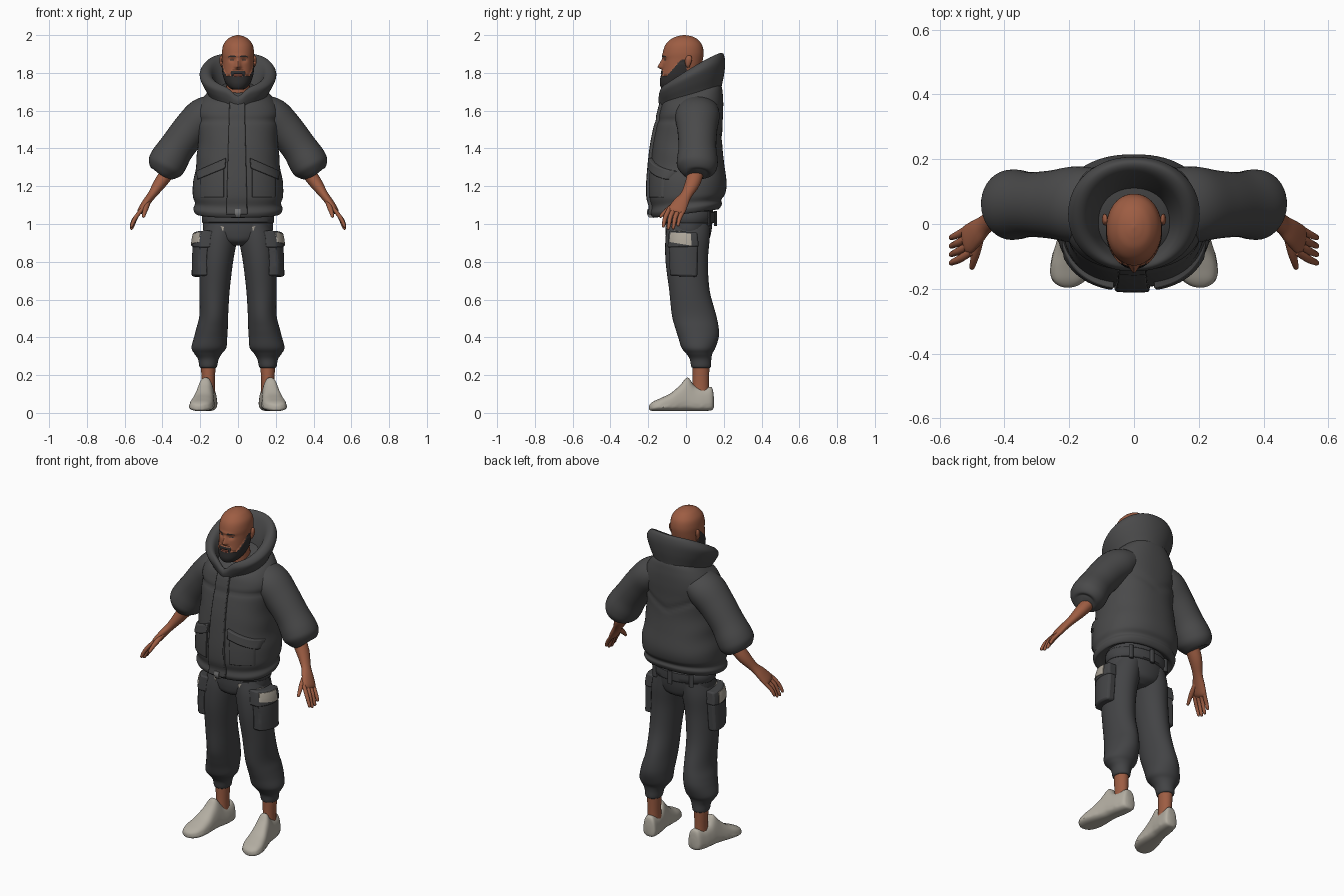
import bpy, bmesh, math
from mathutils import Vector
from mathutils.bvhtree import BVHTree

if "Cube" in bpy.data.objects:
    bpy.data.objects.remove(bpy.data.objects["Cube"])


def colour(name, r, g, b):
    m = bpy.data.materials.new(name)
    m.diffuse_color = (r, g, b, 1)
    m.use_nodes = True
    m.node_tree.nodes["Principled BSDF"].inputs["Base Color"].default_value = m.diffuse_color
    return m


JACKET = colour("charcoal jacket", .068, .068, .069)
PANTS = colour("dark grey trousers", .056, .057, .060)
SKIN = colour("brown skin", .34, .11, .056)
HAIR = colour("dark beard", .03, .028, .028)
LIPS = colour("lip brown", .22, .065, .04)
SHOE = colour("off white shoe", .45, .42, .36)
PATCH = colour("pale patch", .42, .38, .32)
METAL = colour("grey metal", .18, .18, .18)


def spline(rows, k):
    """Smooth interpolation through rows of numbers, k steps per span."""
    out = []
    for i in range(len(rows) - 1):
        p0, p1, p2 = rows[max(i - 1, 0)], rows[i], rows[i + 1]
        p3 = rows[min(i + 2, len(rows) - 1)]
        for j in range(k):
            t = j / k
            out.append([.5 * (2 * b + (c - a) * t + (2 * a - 5 * b + 4 * c - d) * t * t
                              + (3 * b - a - 3 * c + d) * t ** 3)
                        for a, b, c, d in zip(p0, p1, p2, p3)])
    out.append(list(rows[-1]))
    return out


def finish(name, verts, faces, mats, mirror=False, angle=45):
    me = bpy.data.meshes.new(name)
    me.from_pydata([tuple(v) for v in verts], [], faces)
    bm = bmesh.new()
    bm.from_mesh(me)
    bmesh.ops.recalc_face_normals(bm, faces=bm.faces)
    bm.to_mesh(me)
    bm.free()
    for m in mats:
        me.materials.append(m)
    for p in me.polygons:
        p.use_smooth = True
    me.set_sharp_from_angle(angle=math.radians(angle))
    ob = bpy.data.objects.new(name, me)
    bpy.context.collection.objects.link(ob)
    if mirror:
        ob.modifiers.new("mirror", 'MIRROR')
    return ob


def loft(name, rings, *mats, mirror=False):
    n = len(rings[0])
    verts = [v for r in rings for v in r]
    faces = [(i * n + j, i * n + (j + 1) % n, (i + 1) * n + (j + 1) % n, (i + 1) * n + j)
             for i in range(len(rings) - 1) for j in range(n)]
    faces += [tuple(range(n)), tuple(range(len(verts) - n, len(verts)))]
    return finish(name, verts, faces, mats, mirror)


def oval(n, p=2.0):
    """Unit superellipse, starting at the back."""
    pts = []
    for i in range(n):
        a = 2 * math.pi * i / n
        s, c = math.sin(a), math.cos(a)
        pts.append((math.copysign(abs(s) ** (2 / p), s), math.copysign(abs(c) ** (2 / p), c)))
    return pts


def tube(name, pts, mat, n=24, k=4, level=False, mirror=True):
    """Rows x, y, z, side radius, depth radius; rings level or square to the path."""
    rows, rings = spline(pts, k), []
    for i, (x, y, z, rx, ry) in enumerate(rows):
        u, v = Vector((0, 1, 0)), Vector((1, 0, 0))
        if not level:
            d = (Vector(rows[min(i + 1, len(rows) - 1)][:3]) - Vector(rows[max(i - 1, 0)][:3])).normalized()
            u = (u - d * u.dot(d)).normalized()
            v = d.cross(u)
        rings.append([Vector((x, y, z)) + v * rx * a + u * ry * b for a, b in oval(n)])
    return loft(name, rings, mat, mirror=mirror)


def plate(name, target, corners, axis, thick, mat, mirror=False, nu=14, nv=8, bevel=0.0):
    """Panel laid on a target; corners are (x,z) for axis y or (y,z) for axis x."""
    bvh = BVHTree.FromPolygons([v.co for v in target.data.vertices],
                               [p.vertices[:] for p in target.data.polygons])
    out = Vector((0, -1, 0)) if axis == 'y' else Vector((1, 0, 0))
    A, B, C, D = [Vector(c) for c in corners]
    back, front = [], []
    for j in range(nv + 1):
        for i in range(nu + 1):
            a, b = i / nu, j / nv
            q = A.lerp(B, a).lerp(D.lerp(C, a), b)
            o = Vector((q.x, -1, q.y)) if axis == 'y' else Vector((1, q.x, q.y))
            hit = bvh.ray_cast(o, -out)[0] or bvh.find_nearest(o + .9 * -out)[0]
            back.append(hit - out * .006)
            front.append(hit + out * thick)
    w, m = nu + 1, len(back)
    faces = []
    for j in range(nv):
        for i in range(nu):
            f = (j * w + i, j * w + i + 1, (j + 1) * w + i + 1, (j + 1) * w + i)
            faces += [f, tuple(x + m for x in f)]
    edge = [i for i in range(nu)] + [j * w + nu for j in range(nv)]
    edge += [nv * w + i for i in range(nu, 0, -1)] + [j * w for j in range(nv, 0, -1)]
    faces += [(a, b, b + m, a + m) for a, b in zip(edge, edge[1:] + edge[:1])]
    ob = finish(name, back + front, faces, [mat], mirror)
    if bevel:
        bv = ob.modifiers.new("soft edge", 'BEVEL')
        bv.width, bv.segments, bv.limit_method, bv.angle_limit = bevel, 2, 'ANGLE', .8
    return ob


def g(x, w):
    return math.exp(-(x / w) ** 2)


# Jacket body: z, half width, front, back, tilt, with pressed yoke seams
body = [(1.075, .19, -.14, .14, .13), (1.055, .222, -.17, .17, .13), (1.08, .236, -.187, .19, .13),
        (1.11, .228, -.182, .187, .1), (1.15, .24, -.194, .207, .05), (1.22, .236, -.195, .215, 0),
        (1.32, .222, -.187, .202, 0), (1.42, .212, -.175, .192, 0), (1.52, .214, -.155, .193, 0),
        (1.60, .218, -.137, .197, .03), (1.66, .19, -.125, .195, .15), (1.70, .145, -.11, .18, .3),
        (1.72, .09, -.08, .12, .3)]
rings = []
for z, rx, yf, yb, tilt in spline(body, 6):
    ring = []
    for a, b in oval(72, 2.3):
        x, dy = rx * a, (yb - yf) / 2 * b
        seam = 1.55 if b < 0 else 1.45 + .45 * abs(x)
        s = 1 - .035 * g(z - seam, .014) + .012 * math.sin(z * 40 + 3 * a) * a * a * g(z - 1.3, .15)
        ring.append((x * s, (yf + yb) / 2 + dy * s, z + tilt * dy))
    rings.append(ring)
jacket = loft("jacket_body", rings, JACKET)

# High padded collar, dipping to an open notch at the front
collar = [(.135, -.115, .175, 1.60, 1.64), (.155, -.125, .187, 1.635, 1.72), (.187, -.14, .203, 1.67, 1.80),
          (.203, -.146, .207, 1.70, 1.865), (.178, -.135, .193, 1.722, 1.905), (.143, -.115, .16, 1.71, 1.885),
          (.115, -.09, .12, 1.65, 1.79), (.095, -.07, .10, 1.61, 1.68)]
rings = []
for rx, yf, yb, zf, zb in spline(collar, 5):
    rings.append([(rx * a, (yf + yb) / 2 + (yb - yf) / 2 * b,
                   zb + (zf - zb) * ((1 - b) / 2) ** 1.2 - (.045 * g(a * rx, .04) if b < 0 else 0))
                  for a, b in oval(64, 2.1)])
loft("collar", rings, JACKET)

# Puffed sleeves
tube("sleeve", [(.11, .06, 1.61, .08, .11), (.18, .06, 1.57, .10, .118), (.25, .06, 1.50, .097, .106),
                (.32, .06, 1.41, .094, .10), (.365, .06, 1.34, .101, .108), (.386, .058, 1.30, .096, .105),
                (.401, .055, 1.27, .07, .08), (.405, .055, 1.263, .045, .05)], JACKET, n=36, k=5)

# Jacket front: placket, zip pull, pouches and slanted flaps
plate("front_placket", jacket, [(-.062, 1.05), (.05, 1.05), (.035, 1.665), (-.045, 1.665)], 'y', .016,
      JACKET, nv=40, bevel=.005)
plate("zip_pull", jacket, [(-.016, 1.035), (.014, 1.035), (.014, 1.08), (-.016, 1.08)], 'y', .02, METAL)
plate("jacket_pouch", jacket, [(.075, 1.14), (.20, 1.14), (.20, 1.28), (.075, 1.33)], 'y', .008,
      JACKET, True, bevel=.003)
plate("jacket_pocket_flap", jacket, [(.068, 1.295), (.215, 1.235), (.222, 1.28), (.062, 1.35)], 'y', .02,
      JACKET, True, bevel=.006)

# Trousers: seat, waistband with loops, legs gathered at the ankle
seat = tube("trouser_seat", [(0, .01, .885, .05, .07), (0, .01, .91, .13, .108), (0, .012, .95, .178, .12),
                             (0, .015, 1.0, .185, .124), (0, .02, 1.09, .18, .125)], PANTS, n=48, level=True, mirror=False)
tube("waistband", [(0, .018, 1.005, .18, .12), (0, .018, 1.01, .191, .134), (0, .02, 1.06, .19, .134),
                   (0, .02, 1.065, .18, .12)], PANTS, n=48, k=2, level=True, mirror=False)
for i, a in enumerate((0.0, .7)):
    x, y = .19 * math.sin(a), .02 + .136 * math.cos(a)
    tube("belt_loop_%d" % i, [(x, y, .99, .016, .008), (x, y, 1.07, .016, .008)], PANTS, n=8, level=True, mirror=a > 0)
leg = tube("trouser_leg", [(.085, .015, 1.0, .085, .112), (.10, .008, .92, .095, .117), (.114, .004, .8, .088, .112),
                           (.124, .018, .65, .08, .107), (.128, .042, .52, .076, .117), (.137, .058, .45, .083, .115),
                           (.145, .066, .40, .088, .107), (.154, .066, .345, .092, .09), (.158, .07, .315, .074, .07),
                           (.157, .077, .285, .055, .057), (.158, .08, .245, .046, .052), (.158, .08, .237, .034, .038)],
           PANTS, n=36, k=5, level=True)

# Cargo pockets and pale worn patches
plate("cargo_pocket", leg, [(-.085, .725), (.06, .72), (.065, .89), (-.09, .89)], 'x', .042, PANTS, True, bevel=.012)
flap = plate("cargo_flap", leg, [(-.098, .875), (.068, .88), (.06, .955), (-.09, .965)], 'x', .047, PANTS, True, bevel=.008)
plate("cargo_patch", flap, [(-.088, .905), (.03, .885), (.025, .95), (-.082, .955)], 'x', .004, PATCH, True)
plate("front_patch", seat, [(.082, .945), (.108, .95), (.102, .992), (.074, .985)], 'y', .006, PATCH, True)
plate("hip_patch", leg, [(.165, .945), (.188, .935), (.186, .96), (.168, .965)], 'y', .008, PATCH, True)

# Ankles and shoes, toes turned out
tube("ankle", [(.157, .075, .07, .036, .05), (.157, .078, .15, .034, .043), (.158, .08, .26, .04, .045)],
     SKIN, level=True)
shoe = [(.147, .018, .03, .085), (.136, .042, .014, .135), (.09, .05, .01, .132), (.045, .052, .01, .145),
        (.008, .054, .01, .187), (-.03, .057, .01, .148), (-.08, .062, .01, .105), (-.13, .063, .01, .08),
        (-.17, .051, .01, .062), (-.19, .028, .013, .047), (-.196, .008, .02, .035)]
rings = []
for y, w, lo, hi in spline(shoe, 5):
    ring = []
    for a, b in oval(36, 2.8):
        z = (lo + hi) / 2 + (hi - lo) / 2 * b
        wide = (1 - .42 * max(0, (z - .04) / .15)) * (1.06 if z < .034 else 1)
        ring.append((.173 - .16 * y + w * a * wide, y, z))
    rings.append(ring)
loft("shoe", rings, SHOE, mirror=True)

# Forearms, hands and fingers
tube("forearm_and_palm", [(.36, .055, 1.29, .038, .044), (.41, .036, 1.22, .034, .04), (.455, .002, 1.155, .023, .03),
                          (.485, -.025, 1.115, .021, .04), (.512, -.048, 1.075, .018, .046),
                          (.522, -.055, 1.06, .01, .036)], SKIN)
for i in range(4):
    y, drop = -.086 + .026 * i, (.0, .012, .01, -.006)[i]
    tube("finger_%d" % i, [(.503, y, 1.085, .01, .012), (.538, y - .022, 1.04, .011, .012),
                           (.555, y - .03, 1.01 - drop, .01, .01), (.564, y - .034, .988 - drop, .008, .008),
                           (.566, y - .035, .982 - drop, .003, .003)], SKIN, n=12, k=3)
tube("thumb", [(.475, -.035, 1.12, .014, .016), (.487, -.085, 1.085, .014, .014), (.495, -.115, 1.06, .011, .011),
               (.50, -.134, 1.04, .008, .008), (.502, -.138, 1.035, .003, .003)], SKIN, n=12, k=3)

# Neck
tube("neck", [(0, .015, 1.58, .09, .09), (0, .01, 1.66, .068, .075), (0, .0, 1.78, .06, .07)], SKIN, level=True, mirror=False)


# Head, with beard, brows, eyes and lips coloured by region
def region(x, y, z):
    ax = abs(x)
    if y < -.07:
        if abs(z - 1.888 + (ax - .03) ** 2 * 8) < .004 and .013 < ax < .05:
            return 1
        if ((ax - .032) / .012) ** 2 + ((z - 1.868) / .004) ** 2 < 1:
            return 1
        if ax < .023 and abs(z - 1.788) < .006:
            return 2
        if ax < .036 and 1.75 < z < 1.812:
            return 1
    line = 1.785 + .085 * min(1, max(0, (y + .10) / .075))
    return 1 if y < .002 and z < line else 0


skull = [(1.712, .012, -.10, -.05), (1.716, .036, -.122, -.03), (1.742, .06, -.133, .02), (1.78, .075, -.13, .055),
         (1.82, .081, -.126, .076), (1.87, .084, -.123, .089), (1.91, .085, -.122, .093), (1.95, .077, -.108, .084),
         (1.98, .054, -.078, .058), (1.994, .028, -.045, .028), (2.0, .003, -.014, -.006)]
rings = []
for z, rx, yf, yb in spline(skull, 9):
    ring = []
    for a, b in oval(112, 2.1):
        x, y = rx * a, (yf + yb) / 2 + (yb - yf) / 2 * b
        if b < 0:
            nose = max(0, min((1.882 - z) / .05, (z - 1.817) / .012, 1))
            y -= .026 * nose * g(x, .008 + .007 * nose)
            y += .009 * g(abs(x) - .031, .016) * g(z - 1.868, .011)
            y -= .005 * g(z - 1.89, .009) * g(x, .05) + .004 * g(z - 1.788, .006) * g(x, .02)
        s = 1.05 if region(x, y, z) == 1 and z < 1.85 else 1
        ring.append((x * s, -.02 + (y + .02) * s, z))
    rings.append(ring)
head = loft("head", rings, SKIN, HAIR, LIPS)
for p in head.data.polygons:
    p.material_index = region(*p.center)

# Ears
tube("ear", [(.081, .012, 1.828, .004, .006), (.086, .01, 1.842, .009, .013), (.09, .014, 1.87, .009, .018),
             (.088, .016, 1.888, .006, .012), (.086, .016, 1.892, .002, .004)], SKIN, n=14, level=True)
